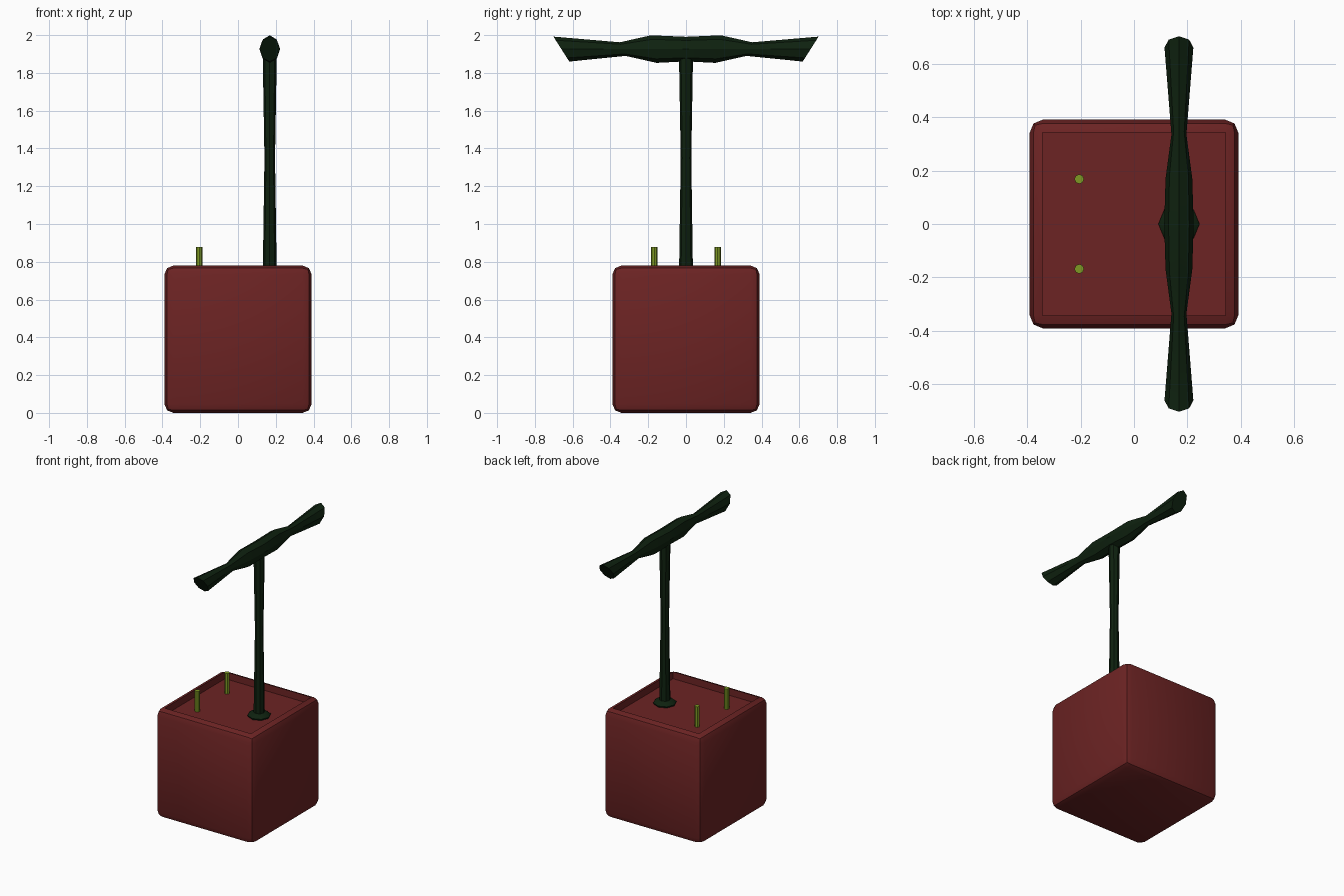
import bpy, bmesh, math
from mathutils import Vector

cube = bpy.data.objects.get("Cube")
if cube:
    bpy.data.objects.remove(cube, do_unlink=True)


def make_material(name, color):
    mat = bpy.data.materials.new(name)
    mat.use_nodes = True
    rgba = (*color, 1)
    mat.diffuse_color = rgba
    mat.node_tree.nodes["Principled BSDF"].inputs["Base Color"].default_value = rgba
    return mat


red = make_material("dark_red", (0.15, 0.017, 0.017))
green = make_material("dark_green", (0.0045, 0.0155, 0.0048))
olive = make_material("olive_green", (0.21, 0.32, 0.017))


def finish(name, bm, mat):
    bmesh.ops.recalc_face_normals(bm, faces=bm.faces[:])
    mesh = bpy.data.meshes.new(name)
    bm.to_mesh(mesh)
    bm.free()
    mesh.materials.append(mat)
    obj = bpy.data.objects.new(name, mesh)
    bpy.context.collection.objects.link(obj)
    bpy.ops.object.select_all(action='DESELECT')
    obj.select_set(True)
    bpy.context.view_layer.objects.active = obj
    bpy.ops.object.shade_smooth_by_angle(angle=math.radians(30))
    return obj


def loft(name, rings, mat):
    """Skin a closed tube through a list of point rings."""
    bm = bmesh.new()
    loops = [[bm.verts.new(p) for p in ring] for ring in rings]
    n = len(loops[0])
    for a, b in zip(loops, loops[1:]):
        for i in range(n):
            j = (i + 1) % n
            bm.faces.new((a[i], a[j], b[j], b[i]))
    bm.faces.new(loops[0])
    bm.faces.new(loops[-1])
    return finish(name, bm, mat)


def circle(sides=8):
    return [(math.cos(t), math.sin(t))
            for t in (2 * math.pi * i / sides for i in range(sides))]


def upright(name, x, y, profile, mat):
    """Vertical round part from (radius, height) pairs."""
    return loft(name, [[(x + r * c, y + r * s, z) for c, s in circle()]
                       for r, z in profile], mat)


# Box with chamfered edges and a sunken lid
SIZE, BEVEL, FLOOR = 0.78, 0.048, 0.73
bm = bmesh.new()
bmesh.ops.create_cube(bm, size=SIZE)
bmesh.ops.translate(bm, verts=bm.verts[:], vec=(0, 0, SIZE / 2))
bmesh.ops.bevel(bm, geom=bm.edges[:], offset=BEVEL, segments=2,
                profile=0.5, affect='EDGES')
top = max(bm.faces, key=lambda f: f.calc_center_median().z)
lid = bmesh.ops.extrude_discrete_faces(bm, faces=[top])["faces"][0]
bmesh.ops.translate(bm, verts=lid.verts[:], vec=(0, 0, FLOOR - SIZE))
finish("box", bm, red)

# Terminals
for side, y in (("left", 0.168), ("right", -0.168)):
    upright("terminal_" + side, -0.205, y, [(0.018, FLOOR - 0.01), (0.018, 0.877)], olive)

# Plunger rod and its collar
ROD_X = 0.168
upright("collar", ROD_X, 0, [(0.07, FLOOR - 0.01), (0.077, 0.74), (0.055, 0.757),
                             (0.03, 0.762)], green)
upright("plunger_rod", ROD_X, 0, [(0.037, FLOOR), (0.028, 1.35), (0.037, 1.88)], green)

# Handle: y position, half width, half height, lean of the ring towards the end
half = [(0.17, 0.05, 0.073, 0.015), (0.335, 0.028, 0.036, 0.015),
        (0.66, 0.054, 0.066, 0.042)]
stations = [(-y, w, h, -lean) for y, w, h, lean in reversed(half)]
stations += [(0, 0.055, 0.065, 0)] + half
loft("handle", [[(ROD_X + w * c, y + lean * s, 1.926 + h * s) for c, s in circle()]
                for y, w, h, lean in stations], green)
